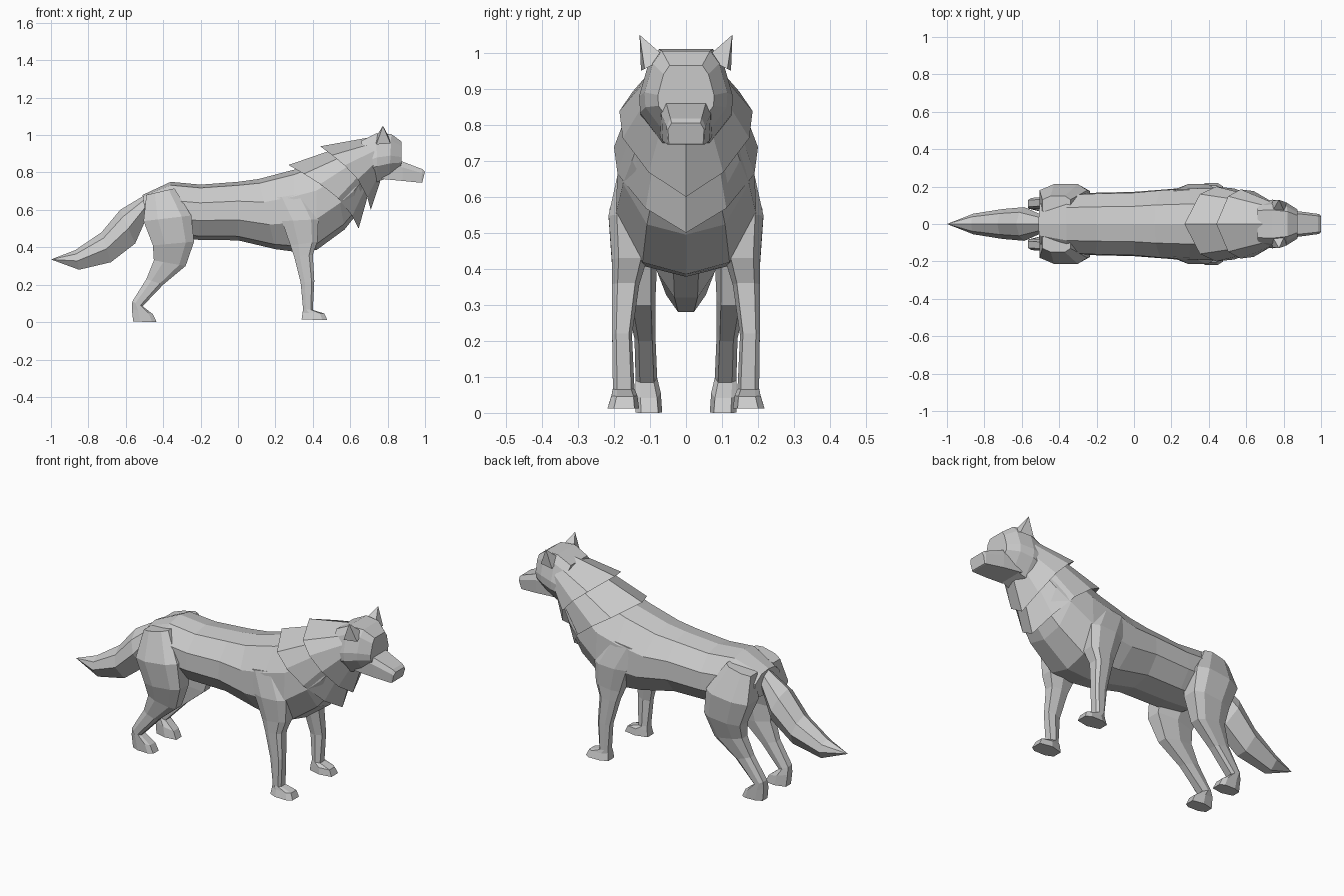
import bpy, bmesh, math

# half cross-sections: (fraction from top to bottom, fraction of half width)
TORSO = [(0, 0), (.06, .55), (.33, .97), (.65, 1), (.93, .62), (1, 0)]
RUFF = [(0, 0), (.14, .8), (.3, 1), (.52, .95), (.8, .56), (1, 0)]
HEAD = [(0, .58), (.15, .8), (.5, 1), (.68, .98), (1, .5)]
SNOUT = [(0, .8), (.3, 1), (1, .95)]
TAIL = [(0, 0), (.2, .7), (.55, 1), (1, .4)]
# leg outline: (fraction back to front, fraction inner to outer)
LEG = [(0, .2), (0, .8), (.3, 1), (.8, 1), (1, .8), (1, .15), (.5, 0)]


def skin(name, rings, cap=True, mirror=False):
    """Join rings of points into a flat-shaded tube."""
    bm = bmesh.new()
    loops = [[bm.verts.new(p) for p in r] for r in rings]
    n = len(loops[0])
    for a, b in zip(loops, loops[1:]):
        for i in range(n):
            j = (i + 1) % n
            bm.faces.new((a[i], a[j], b[j], b[i]))
    if cap:
        bm.faces.new(loops[0])
        bm.faces.new(loops[-1])
    bmesh.ops.remove_doubles(bm, verts=bm.verts, dist=.0005)
    bmesh.ops.recalc_face_normals(bm, faces=bm.faces)
    me = bpy.data.meshes.new(name)
    bm.to_mesh(me)
    bm.free()
    ob = bpy.data.objects.new(name, me)
    bpy.context.collection.objects.link(ob)
    if mirror:
        m = ob.modifiers.new("Mirror", 'MIRROR')
        m.use_axis = (False, True, False)
        m.use_mirror_merge = False
    return ob


def section(profile, xt, zt, xb, zb, w, bow=0):
    """Symmetric ring hung between a top point and a bottom point."""
    def pt(t, f):
        return (xt + (xb - xt) * t + bow * math.sin(math.pi * t), f * w, zt + (zb - zt) * t)
    half = [pt(t, f) for t, f in profile]
    other = [(x, -y, z) for x, y, z in reversed(half) if y > 0]
    return half + other


def leg_ring(x0, z0, x1, z1, y0, y1):
    return [(x0 + (x1 - x0) * u, y0 + (y1 - y0) * v, z0 + (z1 - z0) * u) for u, v in LEG]


# torso and neck
skin("torso", [section(TORSO, *s) for s in [
    (-.51, .68, -.49, .53, .11), (-.36, .75, -.36, .45, .16),
    (-.2, .735, -.21, .44, .167), (0, .75, 0, .437, .172),
    (.11, .765, .2, .39, .185), (.3, .815, .29, .378, .195),
    (.42, .86, .42, .385, .195), (.5, .9, .57, .495, .175),
    (.6, .945, .63, .57, .15), (.68, .97, .67, .66, .125),
    (.74, .98, .72, .75, .11)]])

# two layers of mane, flaring backward
skin("lower_mane", [section(RUFF, .27, .84, .645, .5, .2, .07),
                    section(RUFF, .56, .94, .69, .66, .155, .03)], cap=False)
skin("upper_mane", [section(RUFF, .44, .94, .71, .6, .185, .06),
                    section(RUFF, .69, .985, .76, .75, .12, .02)], cap=False)

# head and snout
skin("head", [section(HEAD, *s) for s in [
    (.66, .97, .68, .74, .125), (.74, 1.01, .745, .75, .13),
    (.82, 1.005, .81, .775, .115), (.875, .965, .872, .80, .078)]])
skin("snout", [section(SNOUT, *s) for s in [
    (.77, .885, .77, .765, .075), (.88, .858, .88, .755, .068),
    (.985, .818, .98, .745, .054), (1, .805, .985, .747, .05)]])

# ears
ear_base = [(.735, .06, .985), (.81, .055, .985), (.815, .115, .955), (.74, .125, .95)]
skin("ears", [ear_base, [(.775, .129, 1.05)] * 4], cap=False, mirror=True)

# tail
skin("tail", [section(TAIL, *s) for s in [
    (-.48, .69, -.47, .6, .04), (-.63, .6, -.55, .42, .09),
    (-.73, .48, -.68, .32, .08), (-.87, .385, -.85, .28, .055)]]
    + [[(-1, 0, .335)] * 7], cap=False)

# hind legs
skin("hind_legs", [leg_ring(*s) for s in [
    (-.49, .68, -.34, .715, .05, .15), (-.505, .54, -.25, .57, .05, .213),
    (-.455, .41, -.235, .43, .08, .2), (-.45, .33, -.28, .30, .085, .165),
    (-.49, .23, -.4, .2, .085, .143), (-.565, .11, -.51, .085, .08, .14),
    (-.568, .07, -.455, .042, .07, .14), (-.56, .003, -.435, 0, .066, .14)]],
    mirror=True)

# front legs
skin("front_legs", [leg_ring(*s) for s in [
    (.18, .66, .36, .69, .1, .185), (.235, .54, .43, .55, .1, .215),
    (.28, .41, .425, .43, .11, .206), (.3, .35, .4, .36, .13, .205),
    (.335, .21, .408, .22, .15, .205), (.348, .07, .4, .065, .143, .203),
    (.345, .05, .462, .046, .135, .207), (.34, .013, .477, .012, .13, .218)]],
    mirror=True)
